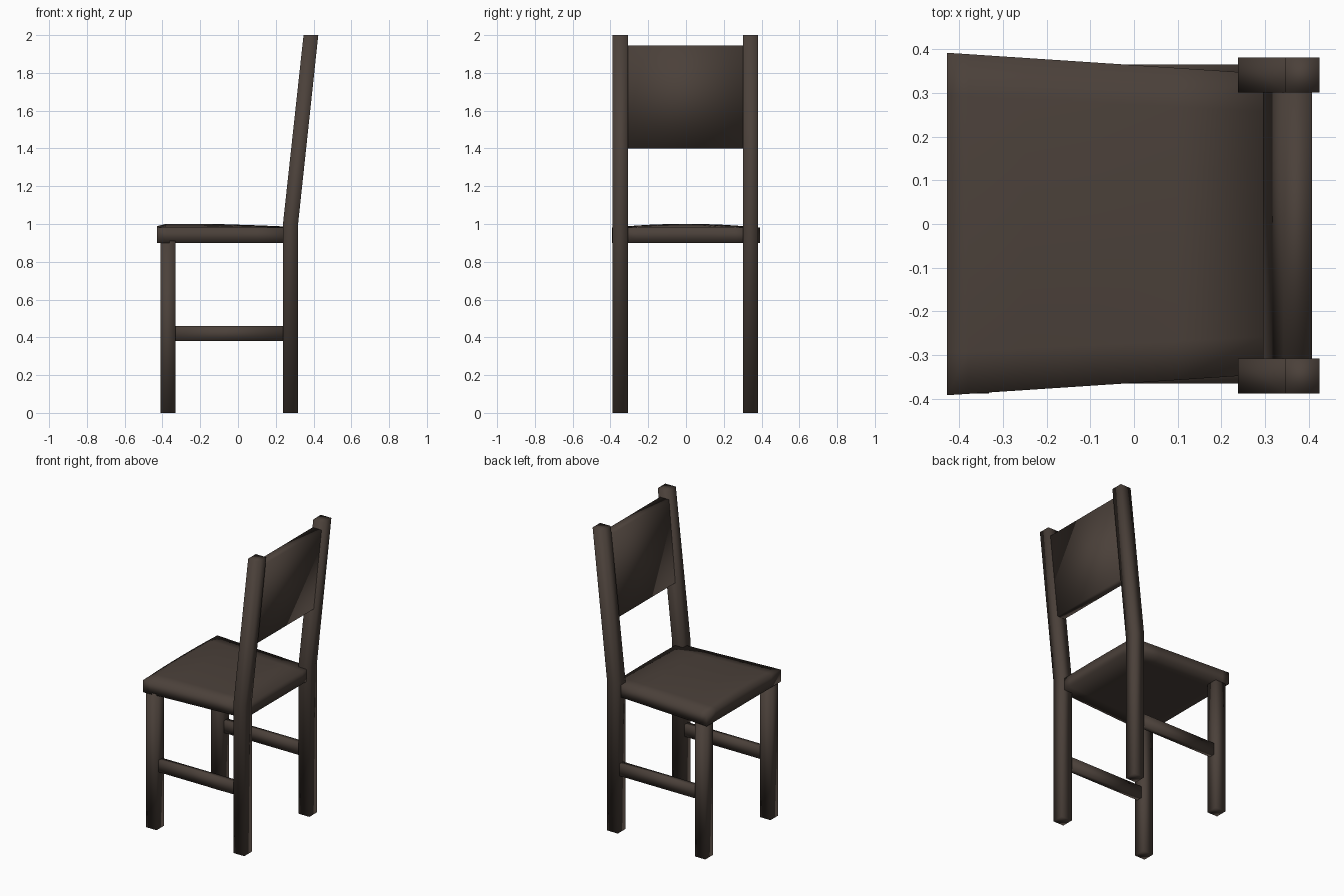
import bpy, bmesh

if "Cube" in bpy.data.objects:
    bpy.data.objects.remove(bpy.data.objects["Cube"])

wood = bpy.data.materials.new("dark brown wood")
wood.diffuse_color = (0.07, 0.052, 0.042, 1)
wood.use_nodes = True
wood.node_tree.nodes["Principled BSDF"].inputs["Base Color"].default_value = wood.diffuse_color


def finish(name, bm):
    bmesh.ops.recalc_face_normals(bm, faces=bm.faces)
    for f in bm.faces:
        f.smooth = True
    me = bpy.data.meshes.new(name)
    bm.to_mesh(me)
    bm.free()
    me.materials.append(wood)
    ob = bpy.data.objects.new(name, me)
    bpy.context.collection.objects.link(ob)
    return ob


def side_profile(name, sections, y0, y1):
    """Stack of (x_front, x_back, z) sections, swept from y0 to y1."""
    bm = bmesh.new()
    rings = [[bm.verts.new(p) for p in ((a, y0, z), (b, y0, z), (b, y1, z), (a, y1, z))]
             for a, b, z in sections]
    for r, s in zip(rings, rings[1:]):
        for i in range(4):
            j = (i + 1) % 4
            bm.faces.new((r[i], r[j], s[j], s[i]))
    bm.faces.new(rings[0])
    bm.faces.new(rings[-1])
    return finish(name, bm)


# Legs, raked back posts and side stretchers, one set per side
for side, yc in (("right", -0.348), ("left", 0.341)):
    side_profile(side + "_front_leg", [(-0.41, -0.332, 0), (-0.41, -0.332, 0.91)],
                 yc - 0.04, yc + 0.04)
    side_profile(side + "_back_post",
                 [(0.238, 0.318, 0), (0.238, 0.318, 1.0), (0.347, 0.425, 2.0)],
                 yc - 0.04, yc + 0.04)
    ys = 0.345 if yc > 0 else -0.345
    side_profile(side + "_stretcher", [(-0.34, 0.245, 0.38), (-0.34, 0.245, 0.46)],
                 ys - 0.02, ys + 0.02)

# Leaning backrest panel
side_profile("backrest", [(0.295, 0.35, 1.40), (0.342, 0.408, 1.945)], -0.32, 0.31)

# Tapered seat with a gently crowned top
bm = bmesh.new()
xs = (-0.428, -0.38, -0.25, -0.08, 0.1, 0.296)
crown = (0.008, 0.02, 0.02, 0.018, 0.012, 0.004)
N = 8
top, bottom = [], []
for x, c in zip(xs, crown):
    w = 0.364 - 0.066 * x
    vs = [2 * j / N - 1 for j in range(N + 1)]
    top.append([bm.verts.new((x, v * w, 0.981 + c * (1 - v * v))) for v in vs])
    bottom.append([bm.verts.new((x, v * w, 0.90)) for v in vs])
for g in (top, bottom):
    for i in range(len(xs) - 1):
        for j in range(N):
            bm.faces.new((g[i][j], g[i + 1][j], g[i + 1][j + 1], g[i][j + 1]))
for j in range(N):
    for i in (0, -1):
        bm.faces.new((top[i][j], top[i][j + 1], bottom[i][j + 1], bottom[i][j]))
for i in range(len(xs) - 1):
    for j in (0, -1):
        bm.faces.new((top[i][j], top[i + 1][j], bottom[i + 1][j], bottom[i][j]))
finish("seat", bm)
